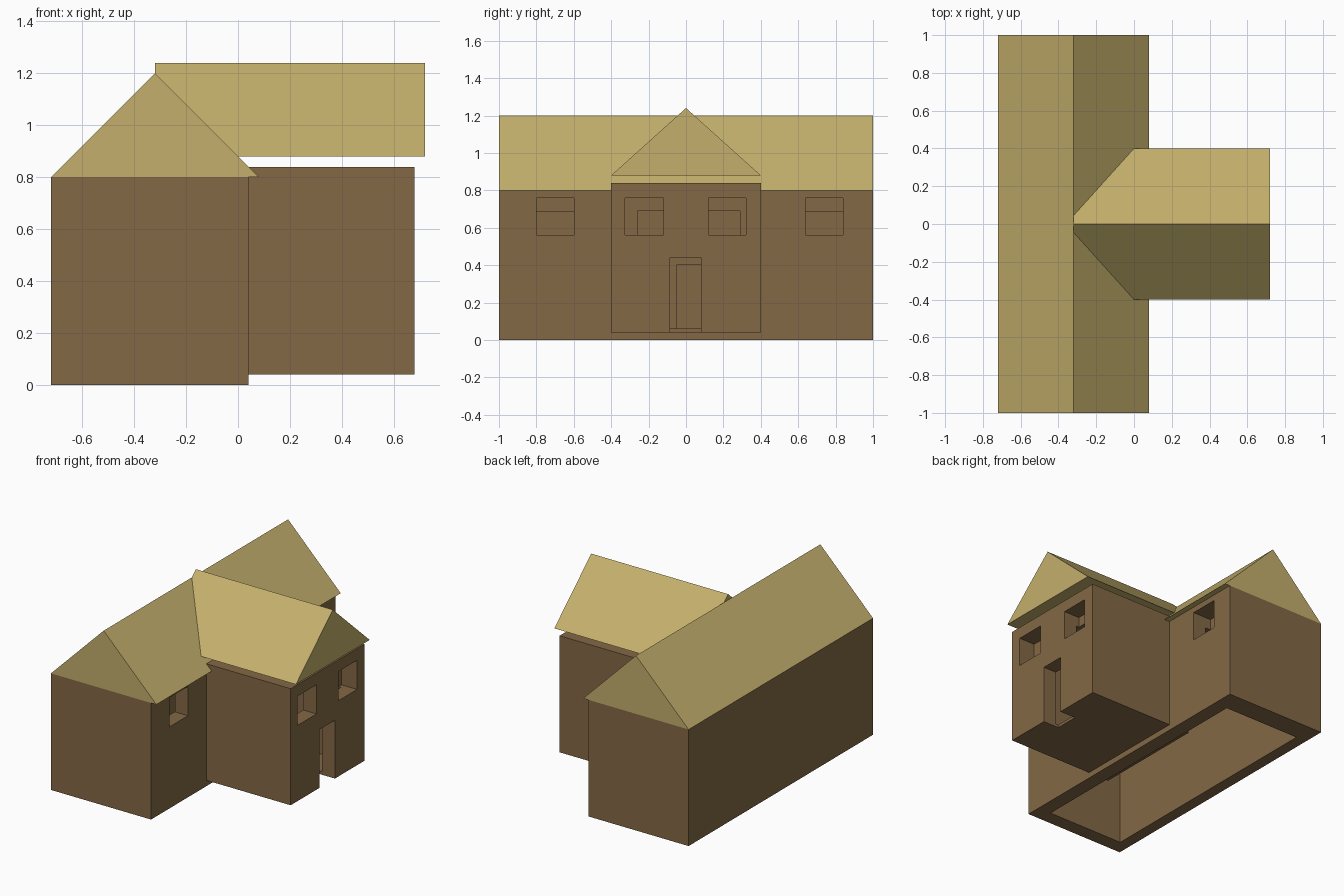
import bpy, bmesh

if "Cube" in bpy.data.objects:
    bpy.data.objects.remove(bpy.data.objects["Cube"])


def material(name, color):
    m = bpy.data.materials.new(name)
    m.diffuse_color = (*color, 1)
    m.use_nodes = True
    m.node_tree.nodes["Principled BSDF"].inputs["Base Color"].default_value = m.diffuse_color
    return m


WALL = material("wall_brown", (0.23, 0.14, 0.06))
ROOF = material("roof_tan", (0.55, 0.43, 0.15))


def prism(name, profile, vec, mat):
    """Extrude a planar profile along vec."""
    bm = bmesh.new()
    face = bm.faces.new([bm.verts.new(p) for p in profile])
    new = bmesh.ops.extrude_face_region(bm, geom=[face])["geom"]
    bmesh.ops.translate(bm, vec=vec, verts=[v for v in new if isinstance(v, bmesh.types.BMVert)])
    if not any(f for f in bm.faces if f is face):
        bm.faces.new([v for v in face.verts])
    bmesh.ops.recalc_face_normals(bm, faces=bm.faces[:])
    me = bpy.data.meshes.new(name)
    bm.to_mesh(me)
    bm.free()
    me.materials.append(mat)
    ob = bpy.data.objects.new(name, me)
    bpy.context.collection.objects.link(ob)
    return ob


def box(name, x, y, z, mat=WALL):
    profile = [(x[0], y[0], z[0]), (x[1], y[0], z[0]), (x[1], y[1], z[0]), (x[0], y[1], z[0])]
    return prism(name, profile, (0, 0, z[1] - z[0]), mat)


def carve(ob, cuts):
    """Subtract boxes given as (x range, y range, z range)."""
    for c in cuts:
        cutter = box("cutter", *c)
        cutter.hide_render = True
        mod = ob.modifiers.new("cut", "BOOLEAN")
        mod.operation, mod.solver, mod.object = "DIFFERENCE", "EXACT", cutter
        bpy.context.view_layer.objects.active = ob
        bpy.ops.object.modifier_apply(modifier=mod.name)
        bpy.data.objects.remove(cutter)


# Main block: open underneath, two windows and an inner doorway to the wing
main = box("main_walls", (-0.72, 0.04), (-1, 1), (0, 0.8))
carve(main, [
    ((-0.64, -0.06), (-0.9, 0.85), (-0.1, 0.685)),
    ((-0.1, 0.2), (-0.8, -0.6), (0.56, 0.76)),
    ((-0.1, 0.2), (0.64, 0.84), (0.56, 0.76)),
    ((-0.1, 0.2), (-0.05, 0.12), (0.06, 0.40)),
])

# Front wing: hollow room, two windows and a door
wing = box("wing_walls", (-0.12, 0.68), (-0.4, 0.4), (0.04, 0.84))
carve(wing, [
    ((-0.08, 0.58), (-0.26, 0.29), (0.06, 0.69)),
    ((0.56, 0.8), (-0.325, -0.12), (0.56, 0.76)),
    ((0.56, 0.8), (0.12, 0.32), (0.56, 0.76)),
    ((0.56, 0.8), (-0.085, 0.08), (-0.1, 0.44)),
])

# Gable roofs
prism("main_roof", [(-0.72, -1, 0.8), (0.08, -1, 0.8), (-0.32, -1, 1.2)], (0, 2, 0), ROOF)
prism("wing_roof", [(-0.32, -0.4, 0.88), (-0.32, 0.4, 0.88), (-0.32, 0, 1.24)], (1.04, 0, 0), ROOF)
